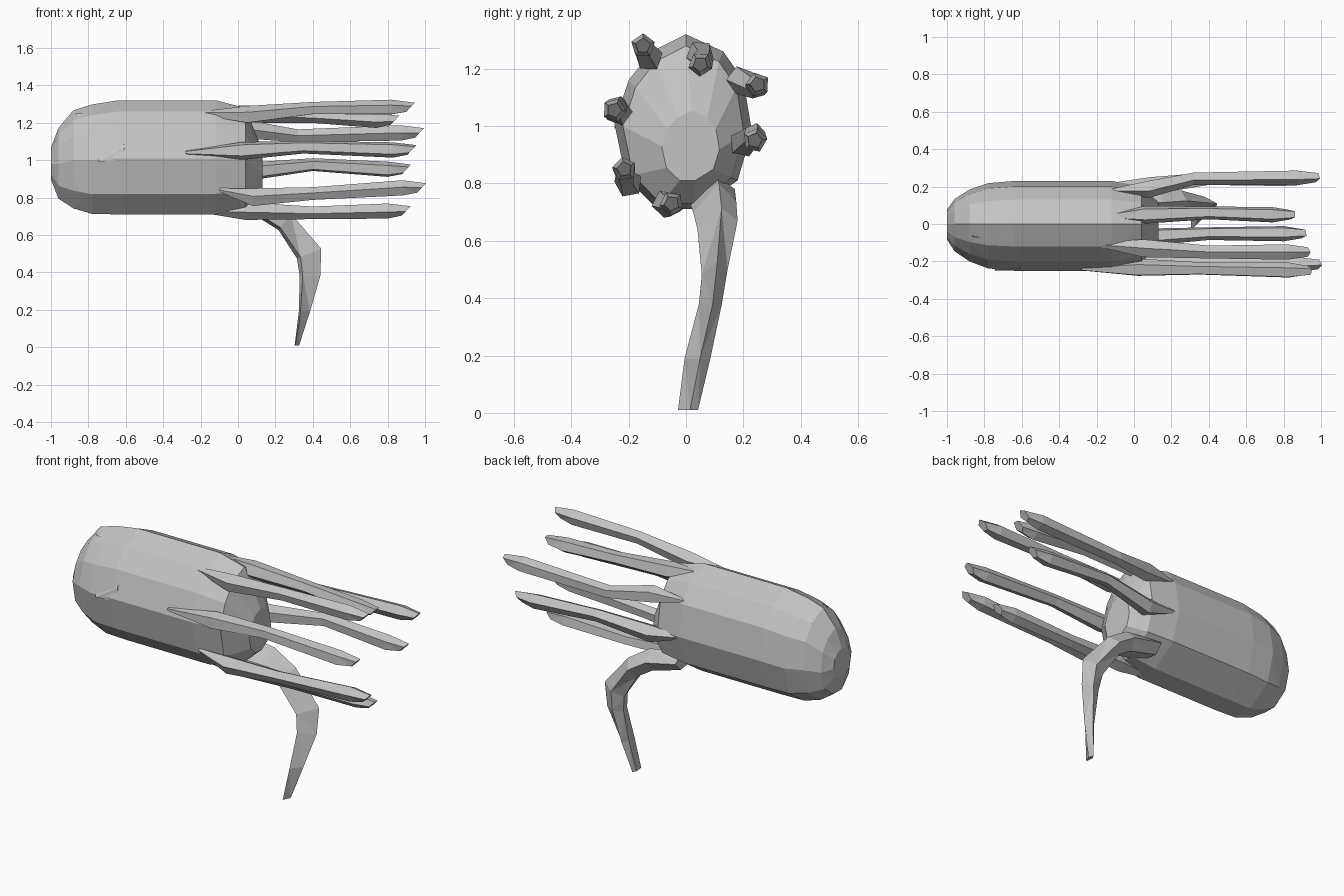
import bpy, bmesh, math
from mathutils import Vector

cube = bpy.data.objects.get("Cube")
if cube:
    bpy.data.objects.remove(cube)

grey = bpy.data.materials.new("plain grey")
grey.use_nodes = True
GREY = (0.55, 0.55, 0.55, 1)
grey.diffuse_color = GREY
grey.node_tree.nodes["Principled BSDF"].inputs["Base Color"].default_value = GREY


def finish(name, bm):
    bmesh.ops.recalc_face_normals(bm, faces=bm.faces)
    mesh = bpy.data.meshes.new(name)
    bm.to_mesh(mesh)
    bm.free()
    mesh.materials.append(grey)
    obj = bpy.data.objects.new(name, mesh)
    bpy.context.collection.objects.link(obj)
    return obj


def loft(name, rings):
    """Skin a list of equal-length point rings and cap both ends."""
    bm = bmesh.new()
    loops = [[bm.verts.new(p) for p in ring] for ring in rings]
    n = len(loops[0])
    for a, b in zip(loops, loops[1:]):
        for i in range(n):
            j = (i + 1) % n
            bm.faces.new((a[i], a[j], b[j], b[i]))
    bm.faces.new(loops[0])
    bm.faces.new(loops[-1])
    bmesh.ops.triangulate(bm, faces=bm.faces)
    return finish(name, bm)


# Body: one irregular cross-section (y, z about the axis), scaled along x
SECTION = [(0.0, 0.31), (0.13, 0.25), (0.2, 0.15), (0.23, -0.03), (0.18, -0.2),
           (0.03, -0.3), (-0.1, -0.3), (-0.21, -0.19), (-0.25, 0.0), (-0.2, 0.15),
           (-0.12, 0.25)]
# x, width scale, height scale, centre y, centre z
STATIONS = [(-1.0, 0.33, 0.28, 0, 0.98), (-0.96, 0.58, 0.62, 0, 0.98),
            (-0.88, 0.8, 0.86, 0, 1.0), (-0.78, 0.95, 0.96, 0, 1.0),
            (-0.64, 1, 1, 0, 1.01), (-0.12, 1, 1, 0, 1.01),
            (0.04, 0.88, 0.9, 0, 1.0), (0.13, 0.42, 0.4, 0.02, 0.93)]
loft("body", [[(x, cy + y * w, cz + z * h) for y, z in SECTION]
              for x, w, h, cy, cz in STATIONS])

# Flap on the front cheek, swept back to a point
bm = bmesh.new()
for p in [(-0.87, -0.06, 1.25), (-0.62, -0.13, 1.24), (-0.61, -0.235, 1.07),
          (-0.74, -0.25, 0.99), (-0.6, -0.245, 1.0), (-0.7, -0.1, 1.1)]:
    bm.verts.new(p)
bmesh.ops.convex_hull(bm, input=bm.verts)
finish("cheek_flap", bm)


# Straight arms: root on the body, widening at the rim, faceted shaft, cut tip
def arm(name, root, rim, middle, tip, turn):
    path = [(Vector(root), 0.01), (Vector(rim), 0.05), (Vector(middle), 0.036),
            (Vector(tip) - Vector((0.1, 0, 0)), 0.043), (Vector(tip), 0.027)]
    rings = []
    for k, (p, r) in enumerate(path):
        ring = []
        for i in range(5):
            a = turn + i * math.tau / 5
            skew = 0.025 * math.sin(a) if k == 4 else 0
            ring.append(p + Vector((skew, r * math.cos(a), r * math.sin(a))))
        rings.append(ring)
    loft(name, rings)


arm("arm_top_front", (-0.2, -0.11, 1.25), (0.05, -0.13, 1.24), (0.4, -0.15, 1.275), (0.92, -0.15, 1.28), 0.3)
arm("arm_top", (-0.15, 0.04, 1.28), (0.06, 0.05, 1.25), (0.4, 0.06, 1.235), (0.84, 0.05, 1.215), 0.9)
arm("arm_top_back", (-0.12, 0.18, 1.17), (0.08, 0.19, 1.16), (0.32, 0.245, 1.13), (0.97, 0.25, 1.145), 0.6)
arm("arm_back", (-0.12, 0.21, 0.97), (0.08, 0.2, 0.94), (0.4, 0.24, 0.975), (0.9, 0.24, 0.95), 0.1)
arm("arm_front", (-0.28, -0.24, 1.04), (0.02, -0.235, 1.05), (0.35, -0.24, 1.07), (0.93, -0.25, 1.055), 1.2)
arm("arm_low_front", (-0.1, -0.21, 0.84), (0.08, -0.2, 0.8), (0.4, -0.21, 0.82), (0.98, -0.215, 0.85), 0.5)
arm("arm_bottom", (-0.2, -0.08, 0.73), (0.04, -0.07, 0.73), (0.4, -0.05, 0.72), (0.9, -0.05, 0.73), 0.8)

# Hanging arm: leaves the rim, bends at a knee and tapers down to the ground
# centre x, y, z, half width in y, then the outward direction and half depth
HANG = [((-0.05, 0.09, 0.78), 0.08, (0, 1), 0.05), ((0.14, 0.1, 0.74), 0.075, (0.2, 1), 0.06),
        ((0.25, 0.11, 0.67), 0.07, (0.6, 0.8), 0.055), ((0.38, 0.1, 0.5), 0.045, (1, 0.4), 0.07),
        ((0.385, 0.085, 0.38), 0.04, (1, 0), 0.055), ((0.355, 0.04, 0.19), 0.045, (1, 0), 0.03),
        ((0.315, 0.007, 0.01), 0.035, (1, 0), 0.012)]
rings = []
for p, w, d, depth in HANG:
    p, out = Vector(p), Vector((d[0], 0, d[1])).normalized() * depth
    side = Vector((0, w, 0))
    rings.append([p + out + side * 0.2, p + side, p - out + side * 0.4, p - out * 0.7 - side])
hang = loft("hanging_arm", rings)
for v in hang.data.vertices:
    v.co.z = max(v.co.z, 0)
